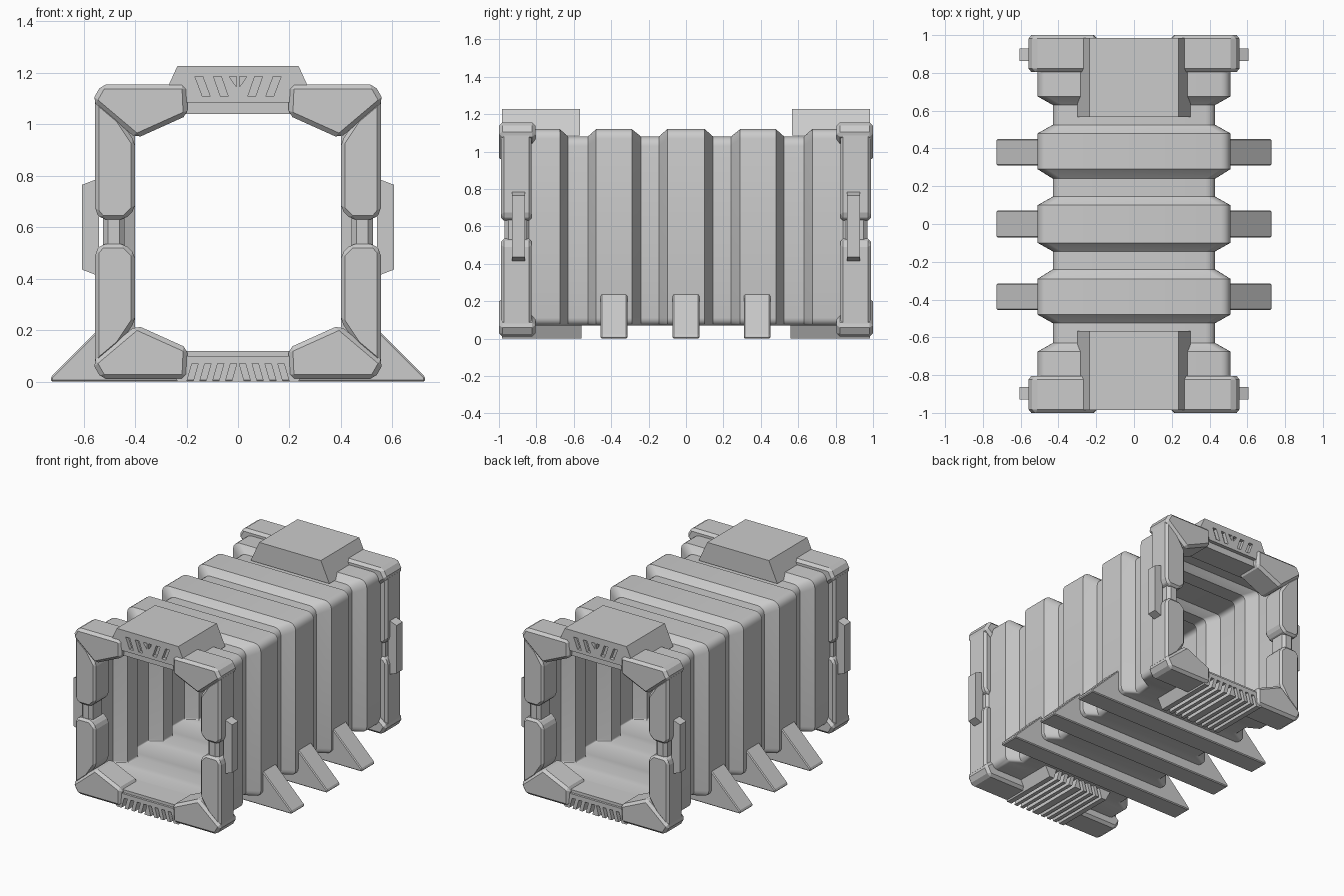
import bpy, bmesh, math

if "Cube" in bpy.data.objects:
    bpy.data.objects.remove(bpy.data.objects["Cube"])

ZSUM = 1.165  # flips a frame profile top to bottom


def finish(name, bm):
    bmesh.ops.recalc_face_normals(bm, faces=bm.faces[:])
    me = bpy.data.meshes.new(name)
    bm.to_mesh(me)
    bm.free()
    ob = bpy.data.objects.new(name, me)
    bpy.context.collection.objects.link(ob)
    return ob


def add_prism(bm, pts, y0, y1):
    a = [bm.verts.new((x, y0, z)) for x, z in pts]
    b = [bm.verts.new((x, y1, z)) for x, z in pts]
    bm.faces.new(a)
    bm.faces.new(b[::-1])
    for i in range(len(pts)):
        j = (i + 1) % len(pts)
        bm.faces.new((a[i], b[i], b[j], a[j]))


def prism(name, pts, y0, y1, bevel=0.0, mirror=(False, False), cutter=None):
    bm = bmesh.new()
    add_prism(bm, pts, y0, y1)
    ob = finish(name, bm)
    if bevel:
        m = ob.modifiers.new("bevel", 'BEVEL')
        m.width = bevel
        m.segments = 1
        m.limit_method = 'ANGLE'
    if cutter:
        m = ob.modifiers.new("slots", 'BOOLEAN')
        m.operation = 'DIFFERENCE'
        m.solver = 'EXACT'
        m.object = cutter
    if any(mirror):
        m = ob.modifiers.new("mirror", 'MIRROR')
        m.use_axis = (mirror[0], mirror[1], False)
        m.use_mirror_merge = False
        m.use_clip = False
    return ob


def rect(x0, x1, z0, z1):
    return [(x0, z0), (x1, z0), (x1, z1), (x0, z1)]


def flip(pts):
    return [(x, ZSUM - z) for x, z in pts]


def ring(hw, z0, z1, r_low, r_top, n=4):
    pts = []
    corners = [(1, 1, z1, r_top), (-1, 1, z1, r_top), (-1, -1, z0, r_low), (1, -1, z0, r_low)]
    for k, (sx, sz, z, r) in enumerate(corners):
        for i in range(n + 1):
            a = math.radians(90 * (k + i / n))
            pts.append((sx * (hw - r) + r * math.cos(a), z - sz * r + r * math.sin(a)))
    return pts


# Ribbed tunnel shell: outer and inner skins lofted along y
RIB, DIP = (0.51, 1.12), (0.43, 1.08)
half = [(-0.85, RIB), (-0.675, RIB), (-0.63, DIP), (-0.525, DIP), (-0.48, RIB),
        (-0.29, RIB), (-0.24, DIP), (-0.145, DIP), (-0.10, RIB)]
stations = half + [(-y, s) for y, s in reversed(half)]
bm = bmesh.new()
outer, inner = [], []
for y, (hw, top) in stations:
    outer.append([bm.verts.new((x, y, z)) for x, z in ring(hw, 0.07, top, 0.04, 0.05)])
    inner.append([bm.verts.new((x, y, z)) for x, z in ring(hw - 0.03, 0.12, top - 0.04, 0.01, 0.03)])
n = len(outer[0])
for i in range(n):
    j = (i + 1) % n
    for skin in (outer, inner):
        for a, b in zip(skin, skin[1:]):
            bm.faces.new((a[i], b[i], b[j], a[j]))
    for e in (0, -1):
        bm.faces.new((outer[e][i], outer[e][j], inner[e][j], inner[e][i]))
shell = finish("tunnel_shell", bm)
bpy.context.view_layer.objects.active = shell
shell.select_set(True)
bpy.ops.object.shade_smooth_by_angle(angle=math.radians(32))

BOTH = (True, True)

# End frames: corner blocks and posts, mirrored to both sides and both ends
corner = [(0.395, 0.945), (0.567, 1.09), (0.53, 1.155), (0.20, 1.155), (0.195, 1.035)]
prism("upper_corner", corner, -1.0, -0.805, 0.018, BOTH)
prism("lower_corner", flip(corner), -1.0, -0.805, 0.018, BOTH)
post = [(0.40, 0.93), (0.46, 1.02), (0.555, 1.10), (0.555, 0.66), (0.53, 0.63),
        (0.44, 0.63), (0.40, 0.67)]
prism("upper_post", post, -0.988, -0.825, 0.015, BOTH)
prism("lower_post", [(x, z - 0.0) for x, z in flip(post)], -0.988, -0.825, 0.015, BOTH)
prism("post_joint", rect(0.44, 0.525, 0.48, 0.68), -0.97, -0.835, 0.02, BOTH)

# Side handles on the posts
prism("side_handle", [(0.54, 0.41), (0.605, 0.435), (0.605, 0.765), (0.54, 0.79)],
      -0.93, -0.862, 0, BOTH)

# Lintel and sill between the corner blocks
prism("lintel", rect(-0.24, 0.24, 1.04, 1.10), -0.96, -0.80, 0, (False, True))
prism("sill", rect(-0.24, 0.24, 0.08, 0.12), -0.97, -0.80, 0, (False, True))

# Top cap with slanted vent slots cut into its outer face
slots = [[(0.167, 1.185), (0.137, 1.185), (0.108, 1.108), (0.138, 1.108)],
         [(0.095, 1.185), (0.065, 1.185), (0.038, 1.108), (0.068, 1.108)],
         [(0.034, 1.185), (0.006, 1.185), (0.006, 1.145)]]
bm = bmesh.new()
for s in slots:
    for sx in (1, -1):
        add_prism(bm, [(sx * x, z) for x, z in s], -1.05, -0.96)
cutter = finish("slot_cutter", bm)
cutter.hide_render = True
cutter.hide_set(True)
prism("top_cap", [(-0.30, 1.085), (0.30, 1.085), (0.235, 1.227), (-0.235, 1.227)],
      -0.985, -0.567, 0, (False, True), cutter)

# Bottom cap: a comb profile gives slanted grooves along its whole length
right = []
for x in (0.025, 0.075, 0.125, 0.175):
    right += [(x, 0), (x - 0.02, 0.07), (x + 0.004, 0.07), (x + 0.024, 0)]
right += [(0.235, 0), (0.285, 0.10)]
left = [(-x, z) for x, z in reversed(right)]
prism("bottom_cap", left + right, -0.985, -0.56, 0, (False, True))

# Three support beams with wedge feet on both sides
side = [(0.46, 0.09), (0.49, 0.11), (0.49, 0.24), (0.505, 0.24), (0.727, 0.018), (0.727, 0.0)]
beam = side + [(-x, z) for x, z in reversed(side)]
for i, y in enumerate((-0.385, 0.0, 0.38)):
    prism("support_beam_%d" % (i + 1), beam, y - 0.071, y + 0.071, 0.006)
